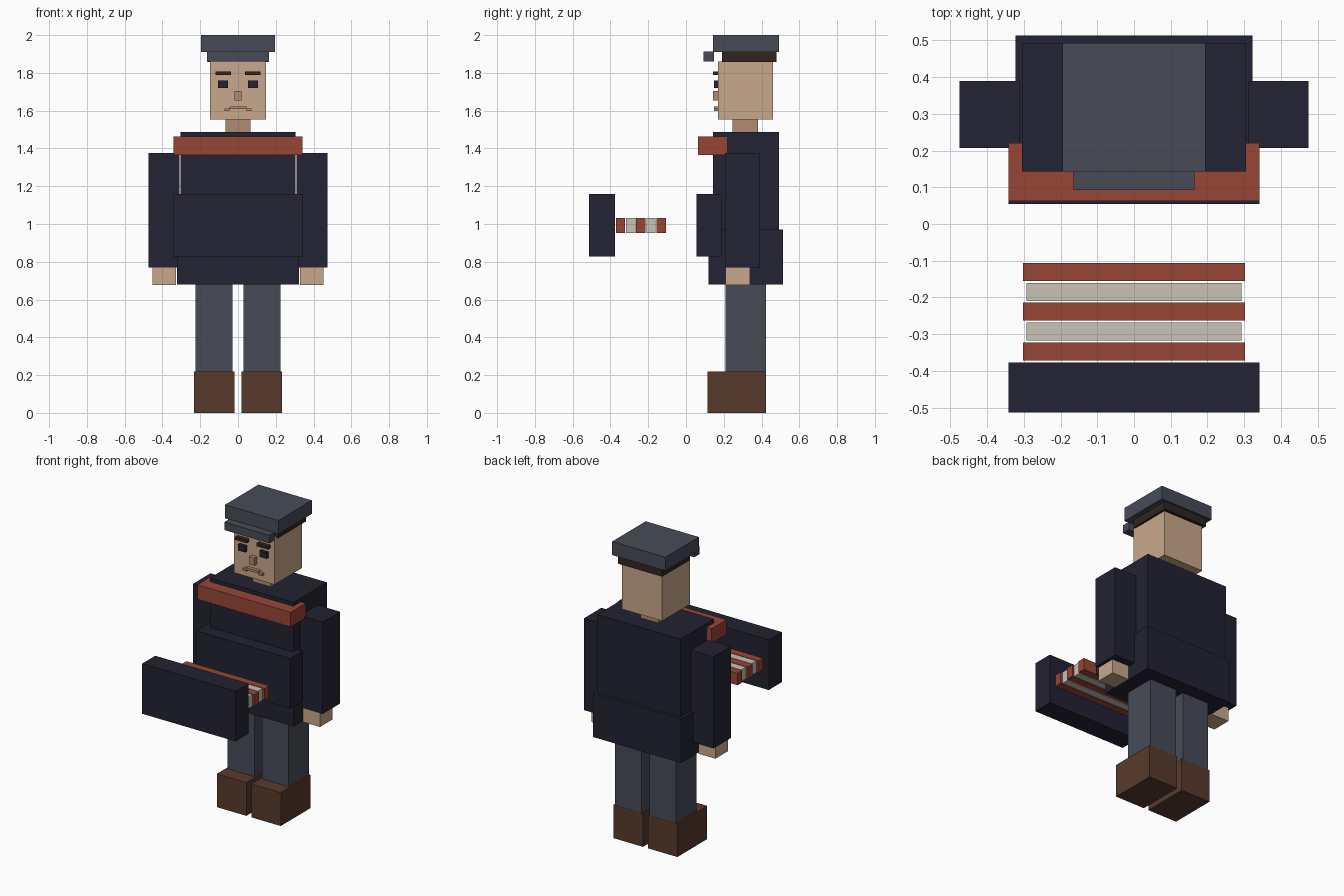
import bpy, bmesh

if "Cube" in bpy.data.objects:
    bpy.data.objects.remove(bpy.data.objects["Cube"])


def srgb(r, g, b):
    f = lambda c: c / 12.92 if c <= 0.04045 else ((c + 0.055) / 1.055) ** 2.4
    return (f(r / 255), f(g / 255), f(b / 255), 1.0)


def material(name, rgb):
    m = bpy.data.materials.new(name)
    m.diffuse_color = srgb(*rgb)
    m.use_nodes = True
    m.node_tree.nodes["Principled BSDF"].inputs["Base Color"].default_value = m.diffuse_color
    return m


NAVY = material("navy cloth", (34, 34, 51))
GREY = material("slate grey", (71, 75, 86))
RED = material("brick red", (151, 70, 54))
CREAM = material("cream", (200, 195, 183))
SKIN = material("skin", (201, 169, 139))
SHADE = material("dark skin", (178, 139, 114))
BOOT = material("boot brown", (88, 58, 44))
HAIR = material("hair brown", (48, 37, 32))


def box(name, mat, x, y, z):
    """Box from (min, max) ranges on each axis."""
    bm = bmesh.new()
    bmesh.ops.create_cube(bm, size=1)
    for v in bm.verts:
        v.co = [r[0] if c < 0 else r[1] for c, r in zip(v.co, (x, y, z))]
    me = bpy.data.meshes.new(name)
    bm.to_mesh(me)
    bm.free()
    me.materials.append(mat)
    ob = bpy.data.objects.new(name, me)
    bpy.context.collection.objects.link(ob)
    return ob


def mid(name, mat, half, y, z):
    """Box centred on x = 0."""
    return box(name, mat, (-half, half), y, z)


def pair(name, mat, x, y, z):
    """The same box on both sides."""
    box(name + "_right", mat, x, y, z)
    box(name + "_left", mat, (-x[1], -x[0]), y, z)


# Legs and boots
pair("boot", BOOT, (0.018, 0.234), (0.113, 0.424), (0, 0.22))
pair("leg", GREY, (0.028, 0.224), (0.21, 0.423), (0.14, 0.70))

# Coat, arms and hands
mid("coat_skirt", NAVY, 0.323, (0.12, 0.513), (0.68, 0.972))
mid("coat_body", NAVY, 0.305, (0.143, 0.493), (0.95, 1.487))
pair("arm", NAVY, (0.31, 0.475), (0.207, 0.39), (0.77, 1.377))
pair("hand", SKIN, (0.328, 0.453), (0.21, 0.34), (0.677, 0.775))
mid("chest_strap", RED, 0.342, (0.063, 0.221), (1.365, 1.462))

# Neck, head and face
mid("neck", SHADE, 0.066, (0.247, 0.382), (1.48, 1.555))
mid("head", SKIN, 0.148, (0.17, 0.46), (1.553, 1.86))
pair("eye", NAVY, (0.053, 0.105), (0.149, 0.172), (1.72, 1.76))
pair("eyebrow", HAIR, (0.037, 0.12), (0.142, 0.172), (1.788, 1.808))
mid("nose", SHADE, 0.019, (0.142, 0.172), (1.655, 1.705))
mid("mouth", SHADE, 0.046, (0.148, 0.172), (1.608, 1.623))
pair("mouth_corner", SHADE, (0.044, 0.072), (0.148, 0.172), (1.597, 1.612))

# Hair and cap
mid("hair", HAIR, 0.162, (0.19, 0.48), (1.857, 1.912))
mid("cap", GREY, 0.195, (0.143, 0.493), (1.91, 2.0))
mid("cap_brim", GREY, 0.165, (0.093, 0.148), (1.86, 1.913))

# Squeezebox: two end blocks with striped folds between
mid("squeezebox_back_block", NAVY, 0.342, (0.055, 0.188), (0.828, 1.16))
mid("squeezebox_front_block", NAVY, 0.342, (-0.513, -0.377), (0.828, 1.16))
for i in range(5):
    y = -0.155 - i * 0.0542
    red = i % 2 == 0
    mid(f"bellows_fold_{i + 1}", RED if red else CREAM, 0.303 if red else 0.293,
        (y, y + 0.049), (0.953, 1.031))
